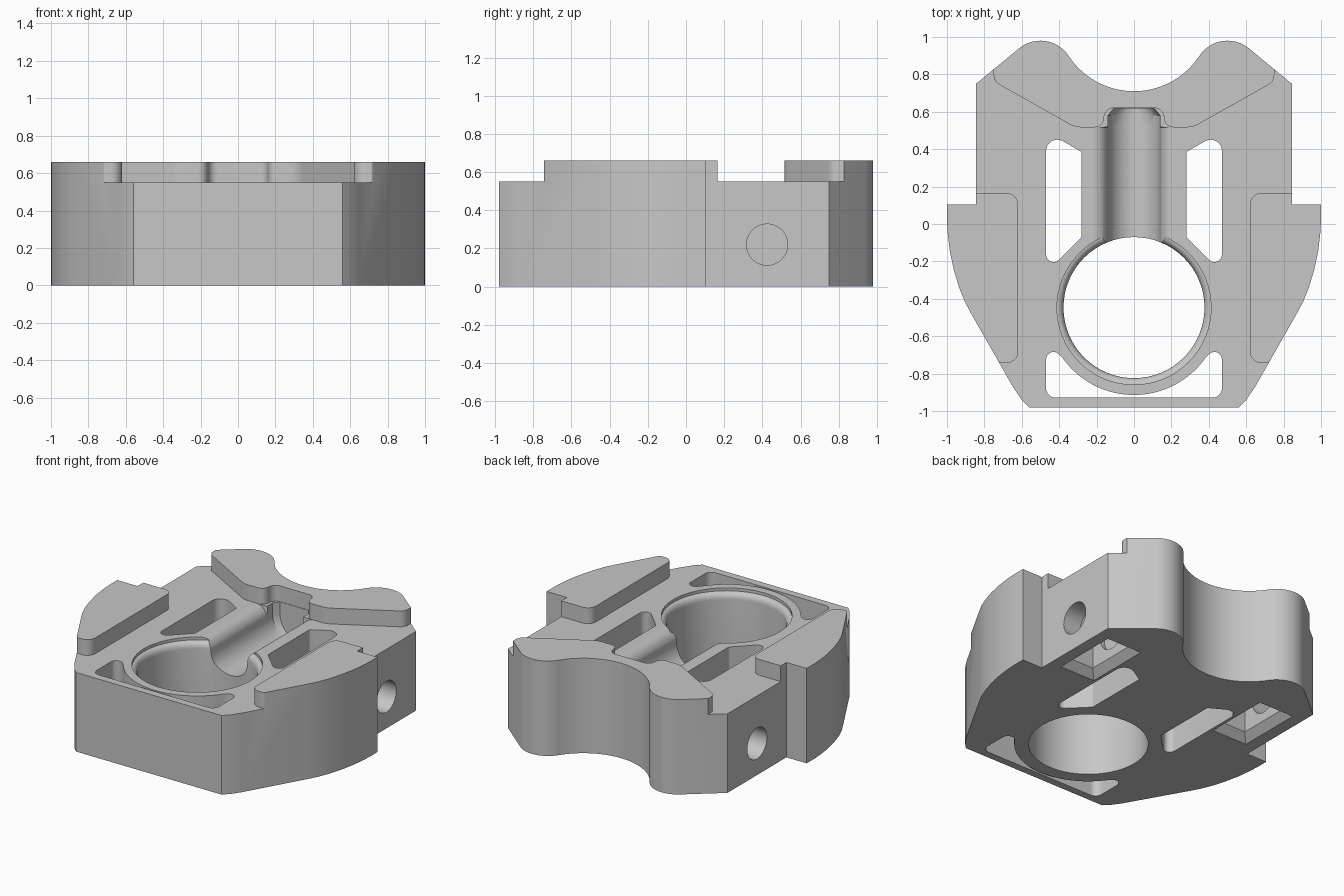
import bpy, bmesh
from math import sin, cos, tan, pi, radians
from mathutils import Vector, Matrix

if "Cube" in bpy.data.objects:
    bpy.data.objects.remove(bpy.data.objects["Cube"], do_unlink=True)

BODY, TOP = 0.55, 0.66
BORE_Y, BORE_R = -0.447, 0.377

grey = bpy.data.materials.new("plain grey")
grey.use_nodes = True
grey.diffuse_color = (0.57, 0.57, 0.57, 1)
grey.node_tree.nodes["Principled BSDF"].inputs["Base Color"].default_value = (0.57, 0.57, 0.57, 1)


def arc(cx, cy, r, a0, a1, n=16):
    steps = [radians(a0 + (a1 - a0) * i / n) for i in range(n + 1)]
    return [(cx + r * cos(a), cy + r * sin(a)) for a in steps]


def rounded(corners, n=8):
    """Turn (x, y, radius) corners into a polygon with tangent arcs."""
    pts = []
    for i, (x, y, r) in enumerate(corners):
        p = Vector((x, y))
        if not r:
            pts.append((x, y))
            continue
        a = (Vector(corners[i - 1][:2]) - p).normalized()
        b = (Vector(corners[(i + 1) % len(corners)][:2]) - p).normalized()
        half = a.angle(b) / 2
        centre = p + (a + b).normalized() * (r / sin(half))
        start = p + a * (r / tan(half)) - centre
        end = p + b * (r / tan(half)) - centre
        turn = start.angle_signed(end)
        for k in range(n + 1):
            t = -turn * k / n
            pts.append((centre.x + start.x * cos(t) - start.y * sin(t),
                        centre.y + start.x * sin(t) + start.y * cos(t)))
    return pts


def mirrored(half):
    """Close a right-hand path with its mirror image."""
    return half + [(-x, y) for x, y in reversed(half) if abs(x) > 1e-5]


def loft(name, rings):
    """Closed solid through rings of (points, height)."""
    bm = bmesh.new()
    loops = [[bm.verts.new((x, y, z)) for x, y in pts] for pts, z in rings]
    bm.faces.new(loops[0])
    bm.faces.new(loops[-1])
    for lo, hi in zip(loops, loops[1:]):
        for i in range(len(lo)):
            bm.faces.new((lo[i - 1], lo[i], hi[i], hi[i - 1]))
    bmesh.ops.recalc_face_normals(bm, faces=bm.faces)
    mesh = bpy.data.meshes.new(name)
    bm.to_mesh(mesh)
    bm.free()
    ob = bpy.data.objects.new(name, mesh)
    mesh.materials.append(grey)
    bpy.context.collection.objects.link(ob)
    return ob


def prism(name, pts, z0=-0.1, z1=0.9):
    return loft(name, [(pts, z0), (pts, z1)])


def box(x0, x1, y0, y1):
    return [(x0, y0), (x1, y0), (x1, y1), (x0, y1)]


def cut(body, cutter):
    cutter.hide_render = True
    mod = body.modifiers.new("cut", 'BOOLEAN')
    mod.operation, mod.solver, mod.object = 'DIFFERENCE', 'EXACT', cutter
    bpy.context.view_layer.objects.active = body
    bpy.ops.object.modifier_apply(modifier=mod.name)
    bpy.data.objects.remove(cutter, do_unlink=True)


# Main block: tapered nose, stepped sides, two rear lobes with a scoop between
outline = [(0.56, -0.98), (0.6, -0.94), (0.645, -0.875), (0.87, -0.48), (0.905, -0.415),
           (0.935, -0.34), (0.962, -0.25), (0.984, -0.15), (0.996, -0.05), (1.0, 0.02),
           (1.0, 0.103), (0.844, 0.103), (0.844, 0.75)]
outline += arc(0.5, 0.8, 0.18, 51, 146.7, 20)
outline += arc(0, 1.128, 0.418, -33.3, -90, 20)[1:]
block = prism("carriage_block", mirrored(outline), 0, TOP)

# Recessed deck, leaving two side pads and the rear ridge standing
deck = [(1.2, -1.2, 0), (1.2, -0.722, 0), (0.738, -0.722, 0), (0.715, -0.743, 0.01),
        (0.62, -0.743, 0.06), (0.62, 0.165, 0.06), (1.2, 0.165, 0), (1.2, 0.95, 0),
        (0.75, 0.95, 0), (0.75, 0.762, 0.06), (0.315, 0.517, 0.13),
        (0.165, 0.517, 0.05), (0.155, 0.62, 0.05), (0, 0.62, 0)]
cut(block, prism("deck_cutter", mirrored(rounded(deck)), BODY))

# Central bore: shallow step at the rim, then a rounded lip
rings = [(BORE_R, -0.1)]
rings += [(BORE_R + 0.035 * (1 - cos(a)), 0.485 + 0.045 * sin(a))
          for a in [pi / 2 * i / 6 for i in range(7)]]
rings.append((rings[-1][0], 0.9))
cut(block, loft("bore_cutter", [(arc(0, BORE_Y, r, 0, 354.375, 63), z) for r, z in rings]))

# Trough running back from the bore: flared shoulders, narrowed rounded end
bowl = arc(0, 0.47, 0.14, 0, -90, 14)
flared = mirrored([(0.22, 0.8)] + arc(0.22, 0.47, 0.08, 90, 180, 10) + bowl[1:])
straight = mirrored([(0.14, 0.8 - 0.03 * i) for i in range(11)] + bowl)
ending = [(x * 0.78, z) for x, z in straight]
trough = loft("trough_cutter", [(ending, -0.617), (straight, -0.58), (straight, -0.522),
                                (flared, -0.516), (flared, 0.3)])
trough.data.transform(Matrix.Rotation(pi / 2, 4, 'X'))
cut(block, trough)

# Curved slot wrapping the front of the bore
front = rounded([(0, -0.928, 0), (0.47, -0.928, 0.05), (0.47, -0.625, 0.04), (0.383, -0.715, 0)])
front = front[:-1] + arc(0, BORE_Y, 0.467, -35, -90, 20)
cut(block, prism("front_slot_cutter", mirrored(front)))

for side in (1, -1):
    # Long slot beside the trough
    slot = rounded([(0.28, -0.07, 0.015), (0.47, -0.26, 0.04),
                    (0.47, 0.495, 0.06), (0.28, 0.385, 0.015)])
    cut(block, prism("slot_cutter", [(side * x, y) for x, y in slot]))

    # Bevelled pocket in the underside
    outer = [(side * x, y) for x, y in box(0.49, 0.76, 0.19, 0.65)]
    inner = [(side * x, y) for x, y in box(0.54, 0.71, 0.24, 0.6)]
    cut(block, loft("pocket_cutter", [(outer, -0.02), (outer, 0), (inner, 0.05), (inner, 0.4)]))

    # Round cross hole from the flank into the pocket
    hole = prism("hole_cutter", arc(0, 0, 0.108, 0, 348.75, 31), 0.51, 1.1)
    hole.data.transform(Matrix.Translation((0, 0.425, 0.22))
                        @ Matrix.Rotation(side * pi / 2, 4, 'Y'))
    cut(block, hole)

# Soft shading on the curves, crisp edges elsewhere
bpy.ops.object.select_all(action='DESELECT')
block.select_set(True)
bpy.context.view_layer.objects.active = block
bpy.ops.object.shade_smooth_by_angle(angle=radians(25))
